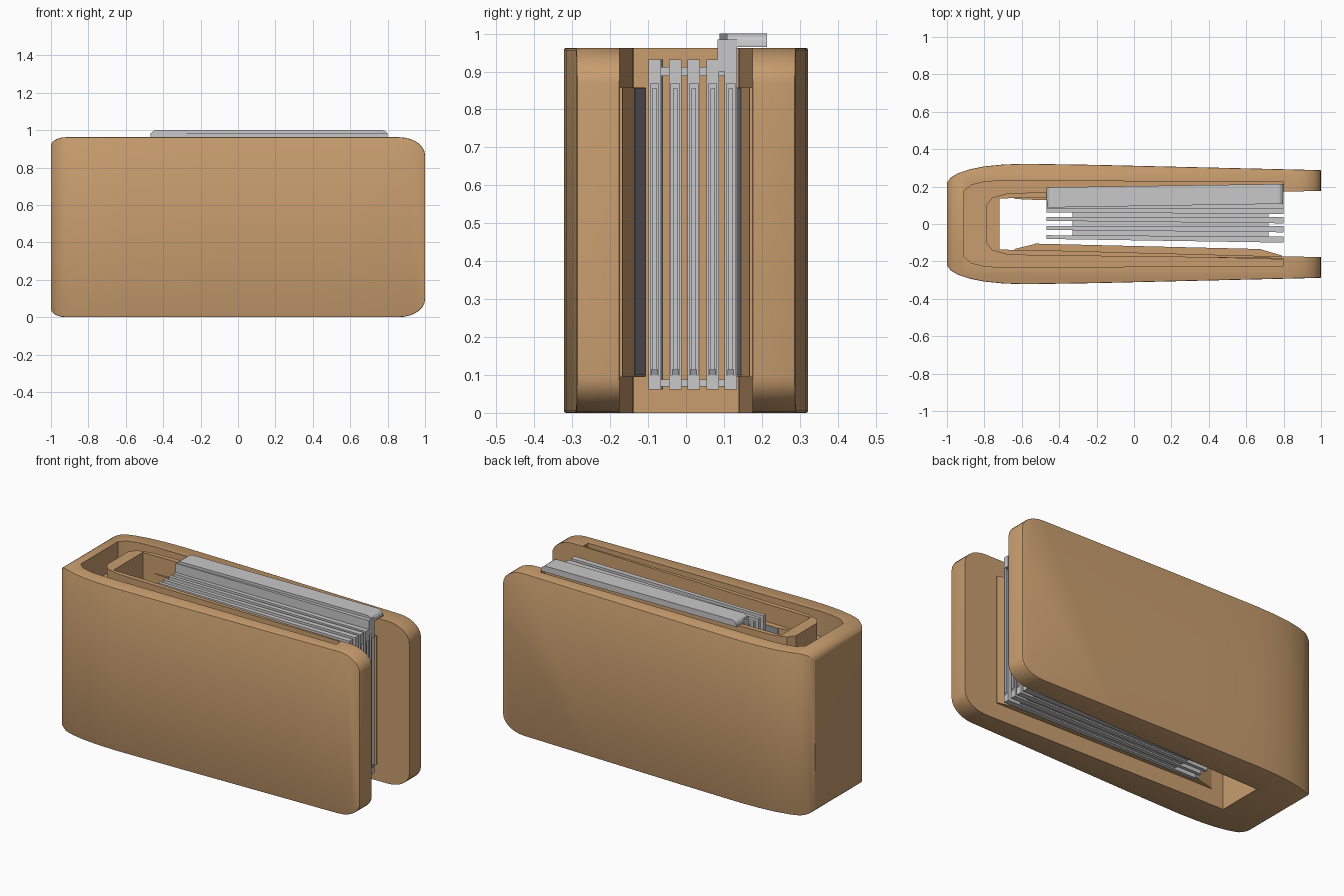
import bpy, bmesh, math
from mathutils import Matrix

if "Cube" in bpy.data.objects:
    bpy.data.objects.remove(bpy.data.objects["Cube"])


def material(name, rgb):
    m = bpy.data.materials.new(name)
    m.diffuse_color = (*rgb, 1)
    m.use_nodes = True
    m.node_tree.nodes["Principled BSDF"].inputs["Base Color"].default_value = m.diffuse_color
    return m


TAN = material("tan leather", (0.58, 0.34, 0.156))
GREY = material("light grey metal", (0.58, 0.58, 0.58))
DARK = material("mid grey lining", (0.30, 0.30, 0.32))


def prism(name, pts, lo, hi, mat, axis="z"):
    """Extrude a closed outline: (x, y) along z, or (x, z) along y."""
    bm = bmesh.new()
    place = (lambda p, h: (p[0], p[1], h)) if axis == "z" else (lambda p, h: (p[0], h, p[1]))
    a = [bm.verts.new(place(p, lo)) for p in pts]
    b = [bm.verts.new(place(p, hi)) for p in pts]
    bm.faces.new(a)
    bm.faces.new(b[::-1])
    for i in range(len(pts)):
        j = (i + 1) % len(pts)
        bm.faces.new((a[i], b[i], b[j], a[j]))
    bmesh.ops.recalc_face_normals(bm, faces=bm.faces)
    me = bpy.data.meshes.new(name)
    bm.to_mesh(me)
    bm.free()
    me.materials.append(mat)
    ob = bpy.data.objects.new(name, me)
    bpy.context.collection.objects.link(ob)
    return ob


def box(name, x, y, z, mat):
    return prism(name, [(x[0], y[0]), (x[1], y[0]), (x[1], y[1]), (x[0], y[1])], z[0], z[1], mat)


def boolean(ob, cutter, op):
    m = ob.modifiers.new(op.lower(), "BOOLEAN")
    m.operation, m.object, m.solver = op, cutter, "EXACT"
    cutter.hide_render = True
    cutter.hide_viewport = True


def bevel(ob, width, segments=2, angle=40):
    m = ob.modifiers.new("bevel", "BEVEL")
    m.width, m.segments, m.limit_method = width, segments, "ANGLE"
    m.angle_limit = math.radians(angle)


def mirror_y(half):
    return half + [(x, -y) for x, y in reversed(half)]


def corner(cx, cz, rx, rz, start, n=7):
    return [(cx + rx * math.cos(math.radians(start + 90 * i / n)),
             cz + rz * math.sin(math.radians(start + 90 * i / n))) for i in range(n + 1)]


# Leather shell: folded outline trimmed by a side silhouette with rounded corners
outer = [(1, .288), (.4, .302), (-.2, .316), (-.58, .322), (-.70, .318), (-.80, .308),
         (-.88, .292), (-.94, .272), (-.98, .248), (-1, .222)]
shell = prism("leather_shell", mirror_y(outer), -.1, 1.1, TAN)
H = .962
side = (corner(.86, H - .095, .14, .095, 0) + corner(-.92, H - .045, .08, .045, 90)
        + corner(-.92, .045, .08, .045, 180) + corner(.86, .095, .14, .095, 270))
boolean(shell, prism("silhouette_cutter", side, -.6, .6, TAN, "y"), "INTERSECT")
bevel(shell, .012)

# Card compartment, open at the right end and through top and bottom
hollow = [(1.2, .178), (.8, .174), (-.5, .14), (-.72, .137)]
boolean(shell, prism("compartment_cutter", mirror_y(hollow), -.2, 1.2, TAN), "DIFFERENCE")

# U-shaped groove in the top, between outer wall and inner liner
g_out = [(.8, .224), (-.70, .232), (-.80, .226), (-.87, .208), (-.908, .175)]
g_in = [(.8, .184), (-.55, .168), (-.68, .163), (-.76, .14), (-.79, .10)]
groove = mirror_y(g_out) + mirror_y(g_in)[::-1]
boolean(shell, prism("groove_cutter", groove, H - .15, 1.2, TAN), "DIFFERENCE")

# Wedge pads on both inner walls, faced with a thin lining
for name, s, d in (("front", -1, 0), ("back", 1, .022)):
    pad = [(-.64, .134), (-.53, .107 + d), (.68, .136 + d * .4), (.79, .168), (.79, .19), (-.64, .15)]
    prism(name + "_pad", [(x, s * y) for x, y in pad], .095, .858, TAN)
    face = [(-.53, .106 + d), (.68, .135 + d * .4), (.68, .143 + d * .4), (-.53, .114 + d)]
    prism(name + "_lining", [(x, s * y - s * .001) for x, y in face], .10, .857, DARK)

# Card holders: (left y, right y), each with a slot in the open end and a thin card inside
X0, X1 = -.467, .80
rows = [(-.070, -.083), (-.022, -.028), (.027, .020), (.072, .070), (.112, .118)]
for i, (ya, yb) in enumerate(rows):
    t0, t1 = .010, .0165
    holder = prism(f"card_holder_{i + 1}",
                   [(X0, ya - t0), (X1, yb - t1), (X1, yb + t1), (X0, ya + t0)], .062, .932, GREY)
    boolean(holder, box(f"slot_cutter_{i + 1}", (X1 - .05, X1 + .05), (yb - .011, yb + .011),
                        (.10, .868), GREY), "DIFFERENCE")
    box(f"card_{i + 1}", (X1 - .06, X1 - .008), (yb - .006, yb + .006), (.112, .855), GREY)
    box(f"card_end_{i + 1}", (X1 - .06, X1 - .002), (yb - .009, yb + .009), (.10, .115), DARK)

# Spacers joining neighbouring holders near top and bottom
for i in range(4):
    ya, yb = rows[i][1], rows[i + 1][1]
    for z in ((.07, .088), (.888, .912)):
        box(f"spacer_{i + 1}", (-.33, .72), (ya, yb), z, GREY)

# Hooked clip plate: upright strip and a flange resting over the back wall
prism("clip_upright", [(X0, .083), (X1, .083), (X1, .134), (X0, .124)], .90, .985, GREY)
flange = prism("clip_flange", [(X0, .088), (X1, .108), (X1, .214), (X0, .196)], .964, 1.0, GREY)
trim = ([(X0, .9), (X1, .9)] + corner(X1 - .03, .97, .03, .03, 0, 4)
        + corner(X0 + .03, .97, .03, .03, 90, 4))
boolean(flange, prism("flange_trim_cutter", trim, -.5, .5, GREY, "y"), "INTERSECT")

# Keep broad curves smooth and real edges sharp
bpy.ops.object.select_all(action="DESELECT")
shell.select_set(True)
bpy.context.view_layer.objects.active = shell
for m in list(shell.modifiers):
    bpy.ops.object.modifier_apply(modifier=m.name)
bpy.ops.object.shade_smooth_by_angle(angle=math.radians(30))
